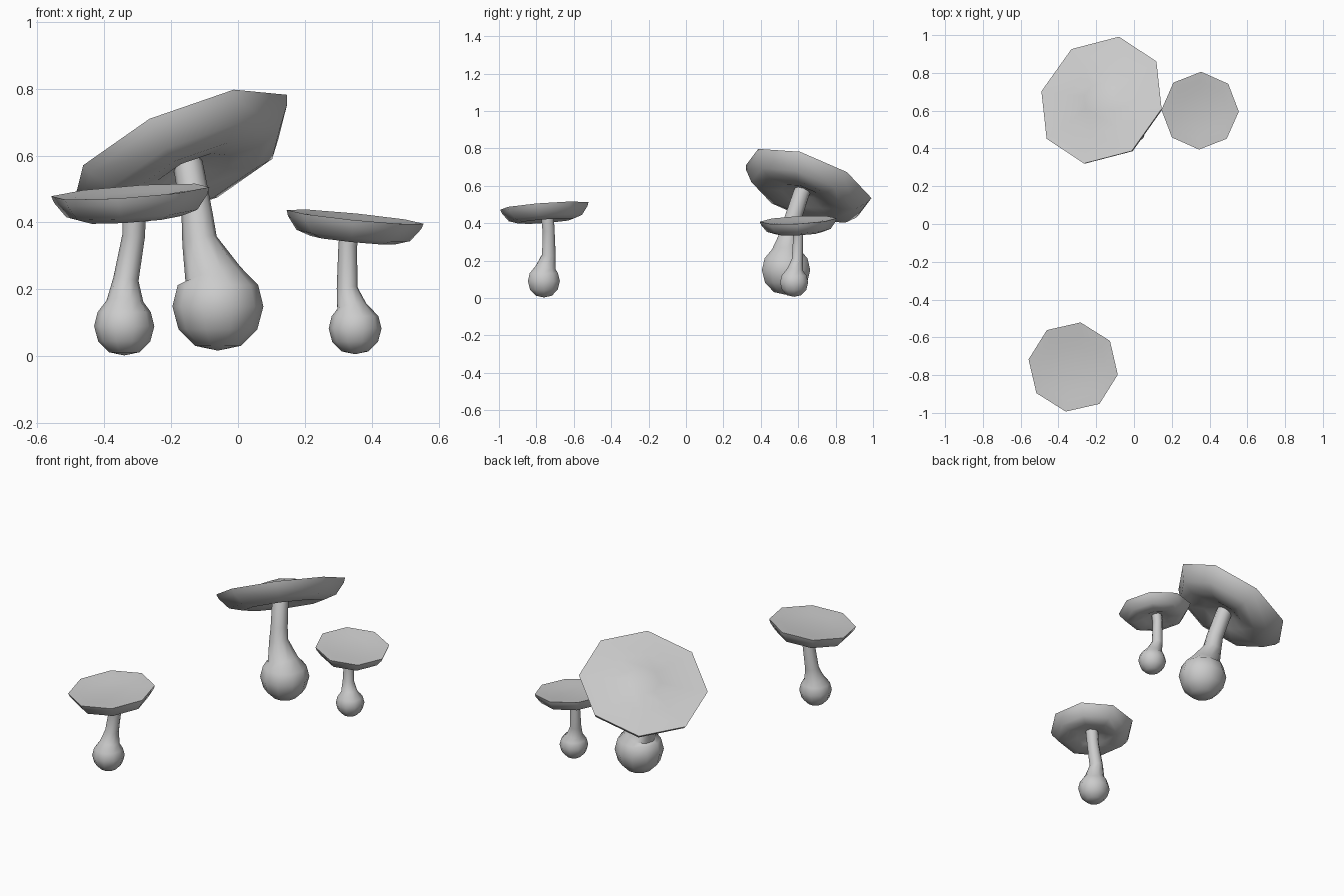
import bpy, bmesh, math
from mathutils import Vector

if "Cube" in bpy.data.objects:
    bpy.data.objects.remove(bpy.data.objects["Cube"])


def loft(name, rings, sides, phase=0.0):
    """Skin (centre, normal, radius) rings; radius 0 makes a pole."""
    bm = bmesh.new()
    loops = []
    for c, n, r in rings:
        q = Vector((0, 0, 1)).rotation_difference(Vector(n).normalized())
        if r == 0:
            loops.append([bm.verts.new(c)])
            continue
        loop = []
        for i in range(sides):
            a = phase + math.tau * i / sides
            loop.append(bm.verts.new(Vector(c) + q @ Vector((r * math.cos(a), r * math.sin(a), 0))))
        loops.append(loop)
    for a, b in zip(loops, loops[1:]):
        for i in range(sides):
            j = (i + 1) % sides
            if len(a) == 1:
                bm.faces.new((a[0], b[j], b[i]))
            elif len(b) == 1:
                bm.faces.new((a[i], a[j], b[0]))
            else:
                bm.faces.new((a[i], a[j], b[j], b[i]))
    bmesh.ops.recalc_face_normals(bm, faces=bm.faces)
    me = bpy.data.meshes.new(name)
    bm.to_mesh(me)
    bm.free()
    ob = bpy.data.objects.new(name, me)
    bpy.context.collection.objects.link(ob)
    bpy.ops.object.select_all(action='DESELECT')
    ob.select_set(True)
    bpy.context.view_layer.objects.active = ob
    bpy.ops.object.shade_smooth_by_angle(angle=math.radians(50))
    return ob


def stem(name, bulb, r, path):
    # round bulb at the foot, then rings following the bent stem
    c = Vector(bulb)
    rings = [(c - Vector((0, 0, r * 0.97)), (0, 0, 1), 0)]
    for d in (-60, -30, 0, 28):
        a = math.radians(d)
        rings.append((c + Vector((0, 0, r * math.sin(a))), (0, 0, 1), r * math.cos(a)))
    pts = [Vector(p[:3]) for p in path]
    for i, p in enumerate(pts):
        lo = pts[i - 1] if i else c
        hi = pts[min(i + 1, len(pts) - 1)]
        rings.append((p, hi - lo, path[i][3]))
    rings.append((pts[-1], pts[-1] - pts[-2], 0))
    loft(name, rings, 10)


def cap(name, centre, slope, r, phase, top, depth):
    # eight-sided cap: rim plane z = a*x + b*y, hollow gill side
    n = Vector((-slope[0], -slope[1], 1)).normalized()
    under = [(1, 0), (0.97, -0.25), (0.83, -0.8), (0.62, -1.0),
             (0.36, -0.85), (0.16, -0.6), (0, -0.6)]
    prof = top + [(x, h * depth) for x, h in under]
    rings = [(Vector(centre) + n * h * r, n, x * r) for x, h in prof]
    loft(name, rings, 8, math.radians(phase))


DISH = [(0, -0.05), (0.5, -0.05), (0.75, -0.02)]
DOME = [(0, 0.12), (0.25, 0.08), (0.55, 0.02)]

# front left mushroom
stem("front_stem", (-0.34, -0.76, 0.09), 0.09,
     [(-0.338, -0.75, 0.165, 0.055), (-0.335, -0.733, 0.23, 0.038),
      (-0.312, -0.735, 0.36, 0.034), (-0.31, -0.742, 0.45, 0.036)])
cap("front_cap", (-0.322, -0.757, 0.492), (0.07, 0.075), 0.24, 80.4, DISH, 0.34)

# small mushroom at the back right
stem("small_stem", (0.35, 0.578, 0.083), 0.079,
     [(0.34, 0.583, 0.15, 0.044), (0.326, 0.595, 0.205, 0.031),
      (0.328, 0.60, 0.33, 0.028), (0.335, 0.60, 0.385, 0.03)])
cap("small_cap", (0.35, 0.60, 0.417), (-0.10, 0.05), 0.206, 88.6, DISH, 0.34)

# large tilted mushroom at the back
stem("large_stem", (-0.06, 0.535, 0.149), 0.136,
     [(-0.075, 0.54, 0.245, 0.085), (-0.115, 0.555, 0.345, 0.053),
      (-0.122, 0.57, 0.42, 0.047), (-0.147, 0.617, 0.56, 0.045), (-0.158, 0.635, 0.60, 0.045)])
cap("large_cap", (-0.172, 0.656, 0.622), (0.446, -0.385), 0.359, 78, DOME, 0.30)
